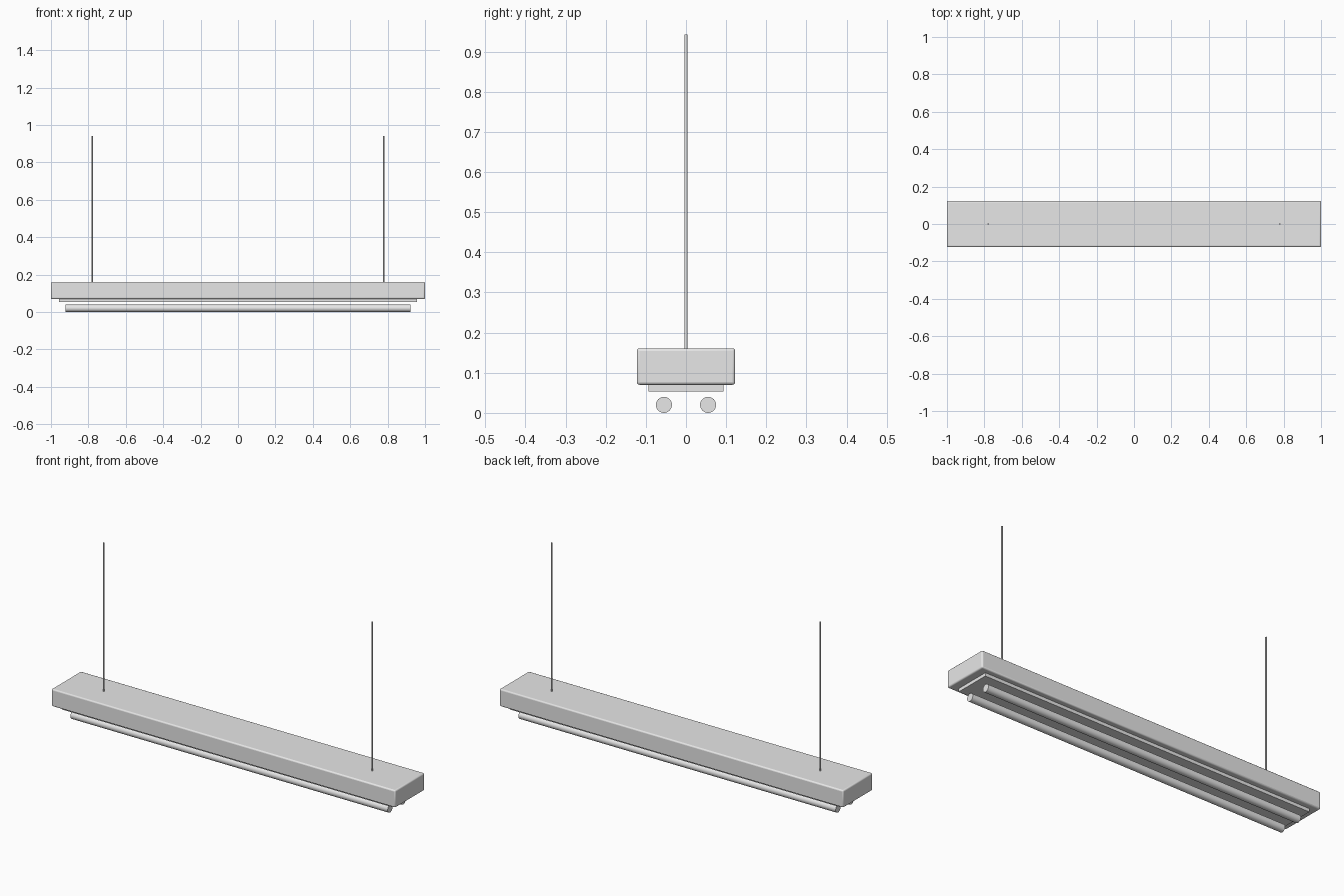
import bpy
import math

cube = bpy.data.objects.get("Cube")
if cube:
    bpy.data.objects.remove(cube, do_unlink=True)

COLOUR = (0.8, 0.8, 0.8, 1.0)
grey = bpy.data.materials.new("light_grey")
grey.use_nodes = True
grey.diffuse_color = COLOUR
grey.node_tree.nodes["Principled BSDF"].inputs["Base Color"].default_value = COLOUR


def finish(name):
    obj = bpy.context.object
    obj.name = name
    obj.data.materials.append(grey)
    bpy.ops.object.transform_apply(location=False, rotation=True, scale=True)
    return obj


def box(name, size, bottom, bevel=0):
    bpy.ops.mesh.primitive_cube_add(size=1, location=(0, 0, bottom + size[2] / 2))
    bpy.context.object.scale = size
    obj = finish(name)
    if bevel:
        mod = obj.modifiers.new("rounded_edges", "BEVEL")
        mod.width = bevel
        mod.segments = 3
        bpy.ops.object.shade_smooth_by_angle(angle=math.radians(35))
    return obj


def rod(name, radius, length, location, rotation=(0, 0, 0), sides=32):
    bpy.ops.mesh.primitive_cylinder_add(vertices=sides, radius=radius, depth=length,
                                        location=location, rotation=rotation)
    finish(name)
    bpy.ops.object.shade_smooth_by_angle(angle=math.radians(35))


# Housing and the reflector plate beneath it
box("housing", (2.0, 0.245, 0.091), 0.07, bevel=0.007)
box("reflector_plate", (1.914, 0.188, 0.019), 0.053)

# Paired light tubes and suspension rods
for side, label in ((-1, "right"), (1, "left")):
    end = "front" if side < 0 else "back"
    rod(f"{end}_tube", 0.02, 1.845, (0, side * 0.055, 0.02), (0, math.pi / 2, 0))
    rod(f"{label}_suspension_rod", 0.004, 0.79, (side * 0.78, 0, 0.547), sides=16)
